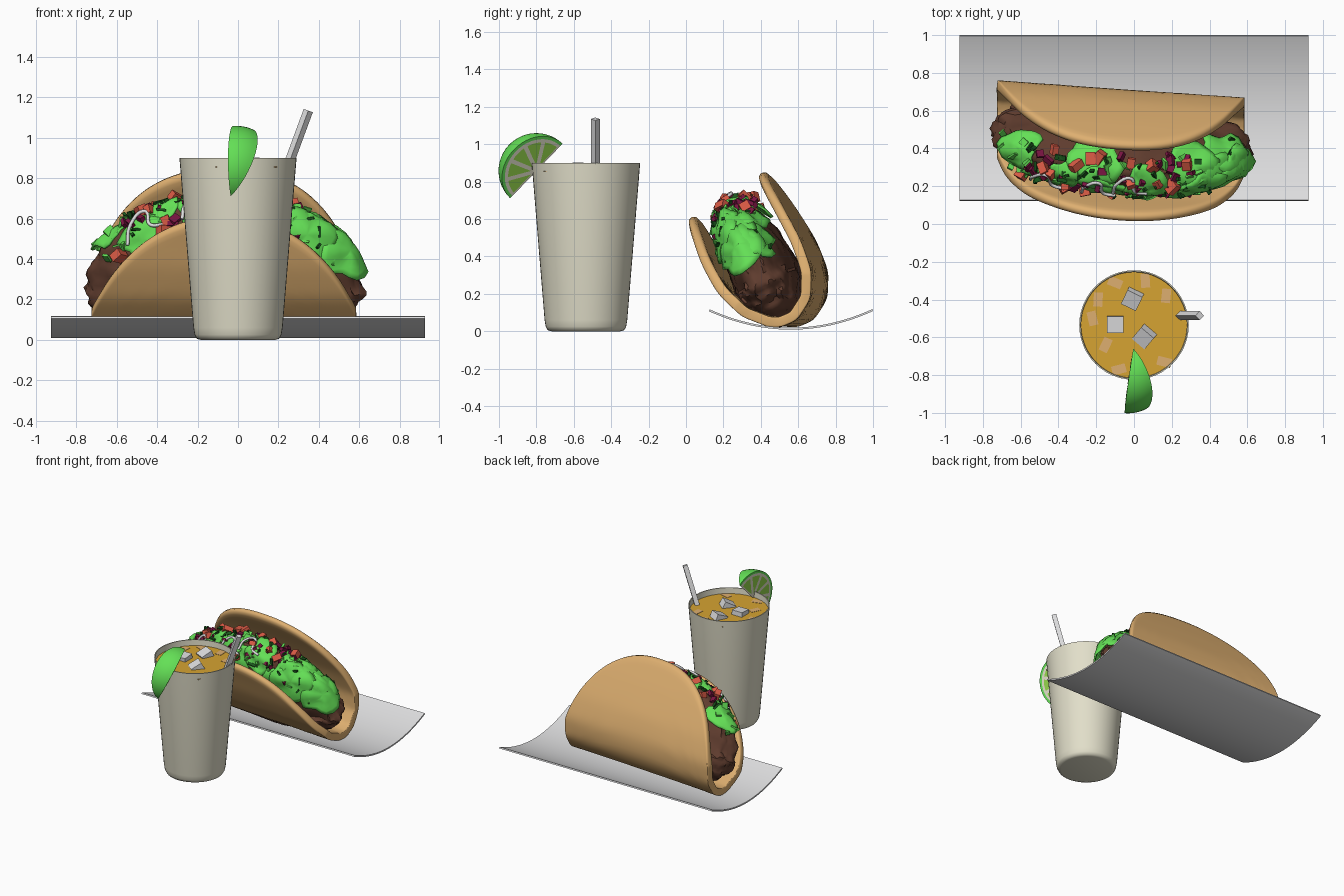
import bpy, bmesh, math, random
from mathutils import Vector, Matrix, noise

random.seed(4)
if "Cube" in bpy.data.objects:
    bpy.data.objects.remove(bpy.data.objects["Cube"])


def material(name, *rgb):
    lin = [((c / 255 + 0.055) / 1.055) ** 2.4 for c in rgb] + [1]
    m = bpy.data.materials.new(name)
    m.use_nodes = True
    m.diffuse_color = lin
    m.node_tree.nodes["Principled BSDF"].inputs["Base Color"].default_value = lin
    return m


SHELL = material("toasted_tan", 222, 175, 112)
MEAT = material("meat_brown", 95, 60, 46)
GREEN = material("leaf_green", 100, 224, 86)
HERB = material("herb_green", 25, 85, 28)
TOMATO = material("tomato_red", 220, 92, 70)
ONION = material("onion_purple", 122, 20, 66)
CUP = material("cup_cream", 226, 223, 202)
DRINK = material("drink_amber", 214, 163, 50)
GREY = material("pale_grey", 222, 222, 223)
FLESH = material("lime_flesh", 148, 212, 76)


def make(name, bm, *mats, smooth=35):
    me = bpy.data.meshes.new(name)
    bm.to_mesh(me)
    bm.free()
    ob = bpy.data.objects.new(name, me)
    bpy.context.collection.objects.link(ob)
    for m in mats:
        me.materials.append(m)
    if smooth:
        bpy.ops.object.select_all(action='DESELECT')
        bpy.context.view_layer.objects.active = ob
        ob.select_set(True)
        bpy.ops.object.shade_smooth_by_angle(angle=math.radians(smooth))
    return ob


def solidify(ob, thickness):
    mod = ob.modifiers.new("thickness", 'SOLIDIFY')
    mod.thickness, mod.offset = thickness, 0


def grid(rows):
    """Mesh from a list of equally long point rows."""
    bm = bmesh.new()
    vs = [[bm.verts.new(p) for p in r] for r in rows]
    for a, b in zip(vs, vs[1:]):
        for i in range(len(a) - 1):
            bm.faces.new((a[i], a[i + 1], b[i + 1], b[i]))
    return bm


def box(bm, pos, size, rot=Matrix()):
    bmesh.ops.create_cube(bm, size=1, matrix=Matrix.Translation(pos) @ rot @ Matrix.Diagonal((*size, 1)))


def any_rotation():
    return Matrix.Rotation(random.uniform(0, 6), 4, Vector([random.uniform(-1, 1) for _ in range(3)]))


# Curved serving tray, finely divided along its bend
ys = [0.125 + 0.873 * i / 56 for i in range(57)]
bm = grid([[(x, y, 0.014 + 0.1 * ((y - 0.56) / 0.44) ** 2) for x in (-0.925, 0.925)] for y in ys])
solidify(make("tray", bm, GREY, smooth=0), 0.011)

# Folded shell: a clipped disc bent along a leaning U profile
YAW, CX = -0.07, -0.07
front = [Vector(p) for p in ((0.55, 0.05), (0.49, 0.05), (0.36, 0.1), (0.23, 0.22), (0.14, 0.37), (0.08, 0.51), (0.03, 0.615))]
back = [Vector(p) for p in ((0.55, 0.05), (0.62, 0.08), (0.685, 0.18), (0.69, 0.32), (0.63, 0.48), (0.525, 0.66), (0.402, 0.85))]


def along(path, t):
    lengths = [(b - a).length for a, b in zip(path, path[1:])]
    d = t * sum(lengths)
    for a, b, n in zip(path, path[1:], lengths):
        if d <= n + 1e-6:
            return a.lerp(b, d / n)
        d -= n
    return path[-1]


rows = []
for i in range(33):
    u = 0.655 * math.sin(math.pi / 2 * (i / 16 - 1))
    row = []
    for j in range(-13, 14):
        path, power = (front, 2.05) if j < 0 else (back, 2.4)
        reach = math.sqrt(1 - abs(u / 0.69) ** power)
        p = along(path, reach * abs(j) / 13)
        row.append((CX + u, p.x + YAW * u, p.y))
    rows.append(row)
shell = make("folded_shell", grid(rows), SHELL, smooth=60)
solidify(shell, 0.054)
sub = shell.modifiers.new("round", 'SUBSURF')
sub.levels = sub.render_levels = 1

# Filling frame: along, across (towards the front) and up
CENTRE = Vector((CX, 0.44, 0.27))
DIRS = (Vector((1, YAW, 0)), Vector((0, -0.91, -0.42)), Vector((0, -0.42, 0.91)))
DIMS = (0.68, 0.18, 0.45)


def place(q, lift=0.0):
    """Point on the filling for a unit direction, raised along its normal."""
    normal = Vector([c / s for c, s in zip(q, DIMS)]).normalized()
    return CENTRE + sum((d * (c * s + n * lift) for d, c, s, n in zip(DIRS, q, DIMS, normal)), Vector())


def unit(x, phi):
    """Direction on the filling dome from model x and the angle across it."""
    phi = math.radians(phi)
    s = max(-0.97, min(0.97, (x - CX) / DIMS[0] / math.cos(phi)))
    return Vector((s * math.cos(phi), math.sin(phi), math.sqrt(1 - s * s) * math.cos(phi)))


bm = bmesh.new()
bmesh.ops.create_icosphere(bm, subdivisions=5, radius=1)
for v in bm.verts:
    q = v.co.copy()
    bump = 1 + 0.055 * noise.noise(Vector((q.x * 7, q.y * 2.5, q.z * 5))) + 0.02 * noise.noise(q * 12)
    if q.z < 0:
        # fuller ends and a flatter underside
        q = Vector((math.copysign(abs(q.x) ** 0.55, q.x), math.copysign(abs(q.y) ** 0.85, q.y), q.z * 0.55))
    v.co = place(q * bump)
make("meat_filling", bm, MEAT, smooth=40)

# Crumpled lettuce leaves laid over the filling
leaves = ((-0.61, -12, 0.1), (-0.46, 30, 0.1), (-0.36, 6, 0.07), (-0.2, -22, 0.13), (-0.13, 32, 0.12), (0.06, 14, 0.12),
          (0.2, 40, 0.1), (0.31, -14, 0.12), (0.33, 26, 0.13), (0.45, 10, 0.13), (0.5, -16, 0.12), (0.53, 10, 0.12), (-0.2, 10, 0.09))
for k, (x, phi, size) in enumerate(leaves):
    q0 = unit(x, phi)
    e1 = q0.orthogonal().normalized()
    e2 = q0.cross(e1)
    rings = []
    for r in range(6):
        ring = []
        for s in range(25):
            t = math.tau * (s % 24) / 24
            rad = size * 1.1 * r / 5 * (1 + 0.35 * noise.noise(Vector((math.cos(t) * 1.6, math.sin(t) * 1.6, k * 3.1))))
            d = (e1 * math.cos(t) + e2 * math.sin(t)) * rad
            q = (q0 + Vector((d.x / 0.69, d.y / 0.24, d.z / 0.45))).normalized()
            ring.append(place(q, 0.026 + 0.006 * (k % 3) + 0.025 * noise.noise(q * 5 + Vector((k, 0, 0)))))
        rings.append(ring)
    bm = grid(rings)
    bmesh.ops.remove_doubles(bm, verts=bm.verts, dist=0.0004)
    bmesh.ops.recalc_face_normals(bm, faces=bm.faces)
    solidify(make(f"lettuce_leaf_{k + 1}", bm, GREEN, smooth=50), 0.012)


# Chopped toppings
def scatter(name, mat, count, size, lo, hi, lift):
    bm = bmesh.new()
    for _ in range(count):
        q = unit(random.uniform(lo, hi), random.uniform(-28, 34))
        box(bm, place(q, lift), [s * random.uniform(0.7, 1.2) for s in size], any_rotation())
    make(name, bm, mat, smooth=0)


scatter("tomato_cubes", TOMATO, 17, (0.058, 0.058, 0.045), -0.62, 0.27, 0.042)
scatter("onion_pieces", ONION, 32, (0.048, 0.034, 0.022), -0.62, 0.3, 0.037)
scatter("herb_flecks", HERB, 34, (0.05, 0.024, 0.012), -0.56, 0.5, 0.044)
scatter("lettuce_shreds", GREEN, 26, (0.05, 0.04, 0.012), -0.68, 0.35, 0.033)


# Cream strings
def tube(name, points, radius, mat):
    cu = bpy.data.curves.new(name, 'CURVE')
    cu.dimensions = '3D'
    cu.bevel_depth, cu.bevel_resolution, cu.use_fill_caps = radius, 2, True
    sp = cu.splines.new('BEZIER')
    sp.bezier_points.add(len(points) - 1)
    for b, p in zip(sp.bezier_points, points):
        b.co = p
        b.handle_left_type = b.handle_right_type = 'AUTO'
    cu.materials.append(mat)
    bpy.context.collection.objects.link(bpy.data.objects.new(name, cu))


for k, (x, phi) in enumerate(((-0.48, 16), (-0.22, 14), (-0.06, 6))):
    path = [unit(x + dx, phi + dp) for dx, dp in ((-0.05, 12), (-0.03, -2), (0.04, -9), (0.06, 6), (0.12, 10))]
    tube(f"cream_string_{k + 1}", [place(q, 0.055) for q in path], 0.009, GREY)

# Cup and drink
CUP_Y = -0.535


def lathe(name, profile, mat):
    rows = [[(r * math.cos(math.tau * i / 48), CUP_Y + r * math.sin(math.tau * i / 48), z) for i in range(49)] for r, z in profile]
    bm = grid(rows)
    bmesh.ops.remove_doubles(bm, verts=bm.verts, dist=0.0001)
    bmesh.ops.recalc_face_normals(bm, faces=bm.faces)
    return make(name, bm, mat, smooth=50)


lathe("cup", ((0, 0), (0.185, 0), (0.205, 0.006), (0.215, 0.025), (0.221, 0.06), (0.29, 0.9),
              (0.283, 0.9), (0.28, 0.84), (0.215, 0.04), (0, 0.03)), CUP)
lathe("drink", ((0, 0.05), (0.21, 0.05), (0.2805, 0.855), (0, 0.855)), DRINK)

# Floating and sunken ice
bm = bmesh.new()
for x, y, turn, tip in ((-0.005, -0.39, 0.45, 0.4), (-0.1, -0.53, 0.0, 0.08), (0.06, -0.59, 0.7, 0.5)):
    box(bm, (x, y, 0.843), (0.088,) * 3, Matrix.Rotation(-turn, 4, 'Z') @ Matrix.Rotation(tip, 4, 'X'))
make("ice_cubes", bm, GREY, smooth=0)
bm = bmesh.new()
for x, y in ((-0.1, -0.31), (-0.19, -0.4), (0.17, -0.38), (0.16, -0.73), (-0.08, -0.77), (-0.15, -0.64), (0.06, -0.3), (-0.22, -0.5)):
    box(bm, (x, y, 0.855), (0.075, 0.048, 0.004), Matrix.Rotation(random.uniform(0, 3), 4, 'Z'))
make("sunken_ice", bm, SHELL, smooth=0)

# Straw
low, high = Vector((0.195, -0.485, 0.72)), Vector((0.348, -0.485, 1.135))
bm = bmesh.new()
bmesh.ops.create_cone(bm, cap_ends=True, segments=4, radius1=0.024, radius2=0.024, depth=(high - low).length,
                      matrix=Matrix.Translation((low + high) / 2) @ Matrix.Rotation(math.atan2(high.x - low.x, high.z - low.z), 4, 'Y'))
make("straw", bm, GREY, smooth=0)

# Lime wedge hooked on the rim
HUB, R = Vector((-0.02, -0.8, 0.857)), 0.203
AXIS = Vector((0.08, 0.69, 0.72)).normalized()
OUT = Vector((0, -0.72, 0.69))


def lime_point(r, t, turn):
    side = OUT * math.cos(turn) + Vector((1, 0, 0)) * math.sin(turn)
    return HUB + (AXIS * math.cos(t) + side * math.sin(t)) * r


turns = [math.radians(-7 + 42 * k / 6) for k in range(7)]
arc = [math.pi * j / 24 for j in range(25)]
bm = grid([[lime_point(R, t, a) for t in arc] for a in turns])
for a in (turns[0], turns[-1]):
    for radii, index in (((R, 0.186), 0), ((0.186, 0), 1)):
        for t0, t1 in zip(arc, arc[1:]):
            corners = [lime_point(radii[0], t0, a), lime_point(radii[0], t1, a), lime_point(radii[1], t1, a)]
            if radii[1]:
                corners.append(lime_point(radii[1], t0, a))
            bm.faces.new([bm.verts.new(p) for p in corners]).material_index = index
bmesh.ops.remove_doubles(bm, verts=bm.verts, dist=0.0002)
bmesh.ops.recalc_face_normals(bm, faces=bm.faces)
make("lime_wedge", bm, GREEN, CUP)

# Flesh segments as thin plates on both cut sides
bm = bmesh.new()
for a, sign in ((turns[0], -1), (turns[-1], 1)):
    normal = (Vector((1, 0, 0)) * math.cos(a) - OUT * math.sin(a)) * sign
    for k in range(5):
        t0 = math.pi * k / 5
        pts = [lime_point(0.035, t0 + math.pi / 10, a)]
        pts += [lime_point(0.168, t0 + 0.07 + (math.pi / 5 - 0.14) * j / 5, a) for j in range(6)]
        face = bm.faces.new([bm.verts.new(p + normal * 0.003) for p in pts])
        face.normal_update()
        if face.normal.dot(normal) < 0:
            face.normal_flip()
make("lime_segments", bm, FLESH, smooth=0)
